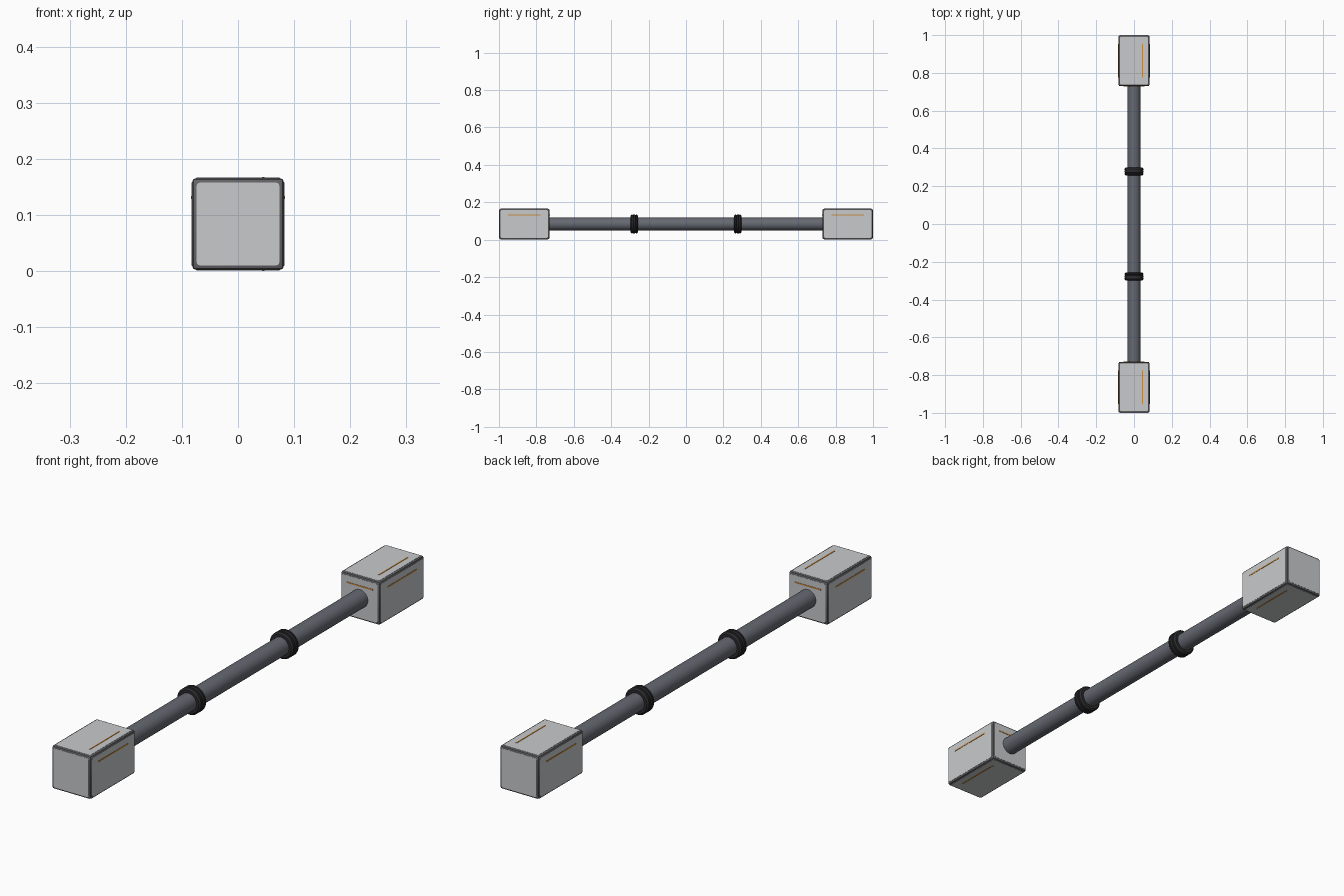
import bpy, bmesh, math
from mathutils import Vector, Matrix

if "Cube" in bpy.data.objects:
    bpy.data.objects.remove(bpy.data.objects["Cube"])

CZ = 0.084                       # height of the long axis
HALF = (0.082, 0.1345, 0.082)    # half size of an end block
POD_Y = 0.8647


def material(name, r, g, b):
    m = bpy.data.materials.new(name)
    m.diffuse_color = (r, g, b, 1)
    m.use_nodes = True
    m.node_tree.nodes["Principled BSDF"].inputs["Base Color"].default_value = m.diffuse_color
    return m


light = material("light grey panel", 0.58, 0.59, 0.60)
frame = material("dark grey frame", 0.13, 0.13, 0.14)
steel = material("blue grey tube", 0.13, 0.14, 0.165)
black = material("black ring", 0.025, 0.025, 0.028)
amber = material("amber stripe", 0.62, 0.27, 0.05)


def add_box(bm, centre, half, bevel=0, axis=None, segments=2):
    """Box; bevels all edges, or only those running along one axis."""
    part = bmesh.new()
    bmesh.ops.create_cube(part, size=2)
    for v in part.verts:
        v.co = Vector([v.co[i] * half[i] for i in range(3)])
    if bevel:
        edges = [e for e in part.edges if axis is None or
                 abs(e.verts[0].co[axis] - e.verts[1].co[axis]) > 1e-6]
        bmesh.ops.bevel(part, geom=edges, offset=bevel, segments=segments,
                        profile=0.5, affect='EDGES')
    bmesh.ops.translate(part, verts=part.verts, vec=Vector(centre))
    tmp = bpy.data.meshes.new("tmp")
    part.to_mesh(tmp)
    part.free()
    bm.from_mesh(tmp)
    bpy.data.meshes.remove(tmp)


def finish(bm, name, mat, smooth=False):
    bmesh.ops.recalc_face_normals(bm, faces=bm.faces)
    me = bpy.data.meshes.new(name)
    bm.to_mesh(me)
    bm.free()
    me.materials.append(mat)
    ob = bpy.data.objects.new(name, me)
    bpy.context.collection.objects.link(ob)
    if smooth:
        bpy.ops.object.select_all(action='DESELECT')
        bpy.context.view_layer.objects.active = ob
        ob.select_set(True)
        bpy.ops.object.shade_smooth_by_angle(angle=math.radians(30))
    return ob


def lathe(name, profile, mat, sides=40):
    """Spin (radius, y) points round the long axis."""
    bm = bmesh.new()
    vs = [bm.verts.new((r, y, 0)) for r, y in profile]
    es = [bm.edges.new(p) for p in zip(vs, vs[1:])]
    bmesh.ops.spin(bm, geom=vs + es, cent=(0, 0, 0), axis=(0, 1, 0),
                   angle=math.tau, steps=sides, use_duplicate=False)
    bmesh.ops.remove_doubles(bm, verts=bm.verts, dist=1e-5)
    bmesh.ops.translate(bm, verts=bm.verts, vec=(0, 0, CZ))
    return finish(bm, name, mat, True)


# Long tube
lathe("tube", [(0, -0.74), (0.034, -0.74), (0.034, 0.74), (0, 0.74)], steel)

for s, label in ((-1, "front"), (1, "back")):
    # Grip ring with two shallow grooves
    c = 0.277 * s
    half_ring = [(0.033, -0.021), (0.044, -0.021), (0.050, -0.015),
                 (0.050, -0.009), (0.0475, -0.008), (0.0475, -0.006),
                 (0.050, -0.005)]
    ring = half_ring + [(r, -y) for r, y in reversed(half_ring)]
    lathe(label + "_ring", [(r, y + c) for r, y in ring], black)

    # End block core
    centre = Vector((0, POD_Y * s, CZ))
    bm = bmesh.new()
    add_box(bm, centre, HALF, 0.008)
    finish(bm, label + "_block_frame", frame, True)

    # Panels on all six faces
    bm = bmesh.new()
    for axis in range(3):
        for d in (-1, 1):
            half = [h - 0.008 for h in HALF]
            half[axis] = 0.002
            pos = centre.copy()
            pos[axis] += d * (HALF[axis] - 0.0012)
            add_box(bm, pos, half, 0.007, axis, 3)
    finish(bm, label + "_block_panels", light)

    # Thin stripes: top, bottom, both sides and the inner end
    bm = bmesh.new()
    for d in (-1, 1):
        add_box(bm, centre + Vector((0.045, 0, d * 0.0832)),
                (0.0025, 0.088, 0.0008))
        add_box(bm, centre + Vector((d * 0.0832, 0, 0.047)),
                (0.0008, 0.088, 0.0025))
    add_box(bm, centre + Vector((0, -s * (HALF[1] + 0.0012), 0.047)),
            (0.055, 0.0008, 0.0025))
    finish(bm, label + "_stripes", amber)
